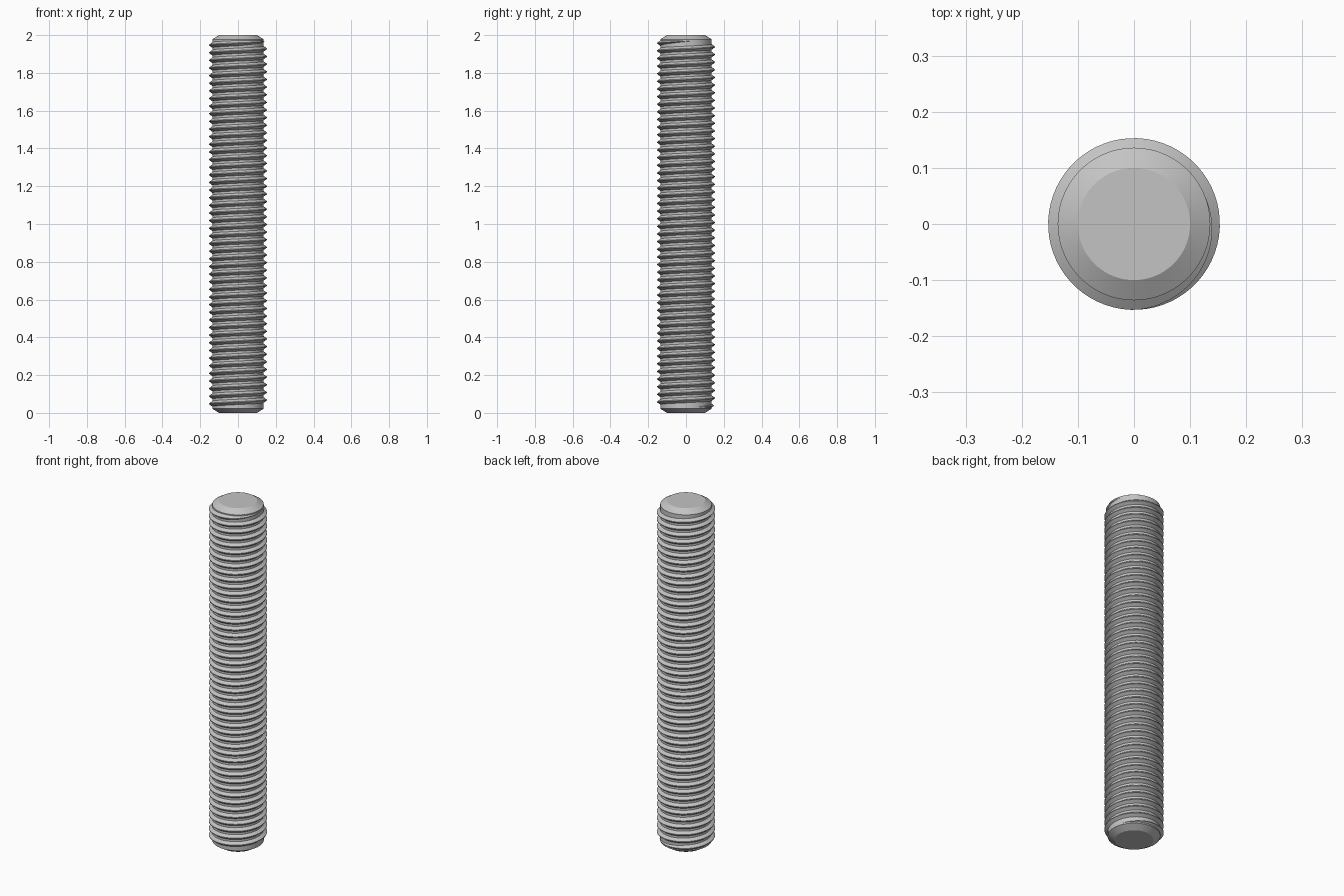
import bpy
import bmesh
from math import cos, sin, radians, tau

cube = bpy.data.objects.get("Cube")
if cube:
    bpy.data.objects.remove(cube)

LENGTH, CORE_R, CREST_R, END_R = 2.0, 0.136, 0.153, 0.1
CHAMFER = 0.022
TURNS, SEGMENTS = 48, 64
THREAD_LOW, THREAD_HIGH = 0.03, 1.97
START_ANGLE, FADE = radians(20), 0.3      # fade is in turns
BASE_HALF, CREST_HALF = 0.015, 0.002

steel = bpy.data.materials.new("light grey steel")
steel.use_nodes = True
colour = (0.55, 0.55, 0.55, 1)
steel.diffuse_color = colour
steel.node_tree.nodes["Principled BSDF"].inputs["Base Color"].default_value = colour


def finish(bm, name):
    bmesh.ops.recalc_face_normals(bm, faces=bm.faces)
    mesh = bpy.data.meshes.new(name)
    bm.to_mesh(mesh)
    bm.free()
    obj = bpy.data.objects.new(name, mesh)
    bpy.context.collection.objects.link(obj)
    mesh.materials.append(steel)
    bpy.ops.object.select_all(action="DESELECT")
    obj.select_set(True)
    bpy.context.view_layer.objects.active = obj
    bpy.ops.object.shade_smooth_by_angle(angle=radians(25))
    return obj


def bridge(bm, a, b, closed):
    count = len(a) if closed else len(a) - 1
    for i in range(count):
        j = (i + 1) % len(a)
        bm.faces.new((a[i], a[j], b[j], b[i]))


# Core rod with a chamfer at each end
bm = bmesh.new()
profile = [(END_R, 0), (CORE_R, CHAMFER), (CORE_R, LENGTH - CHAMFER), (END_R, LENGTH)]
rings = [[bm.verts.new((r * cos(tau * i / SEGMENTS), r * sin(tau * i / SEGMENTS), z))
          for i in range(SEGMENTS)] for r, z in profile]
for lower, upper in zip(rings, rings[1:]):
    bridge(bm, lower, upper, True)
bm.faces.new(rings[0][::-1])
bm.faces.new(rings[-1])
finish(bm, "core_rod")

# Right-handed helical thread, fading into the core at both ends
bm = bmesh.new()
total = TURNS * SEGMENTS
sections = []
for i in range(total + 1):
    turn = i / SEGMENTS
    grow = max(0.02, min(1, turn / FADE, (TURNS - turn) / FADE))
    angle = START_ANGLE + tau * turn
    z = THREAD_LOW + (THREAD_HIGH - THREAD_LOW) * i / total
    crest = CORE_R + (CREST_R - CORE_R) * grow
    section = [(CORE_R - 0.001, -BASE_HALF * grow), (crest, -CREST_HALF * grow),
               (crest, CREST_HALF * grow), (CORE_R - 0.001, BASE_HALF * grow)]
    sections.append([bm.verts.new((r * cos(angle), r * sin(angle), z + dz))
                     for r, dz in section])
for a, b in zip(sections, sections[1:]):
    bridge(bm, a, b, True)
bm.faces.new(sections[0])
bm.faces.new(sections[-1][::-1])
finish(bm, "helical_thread")
